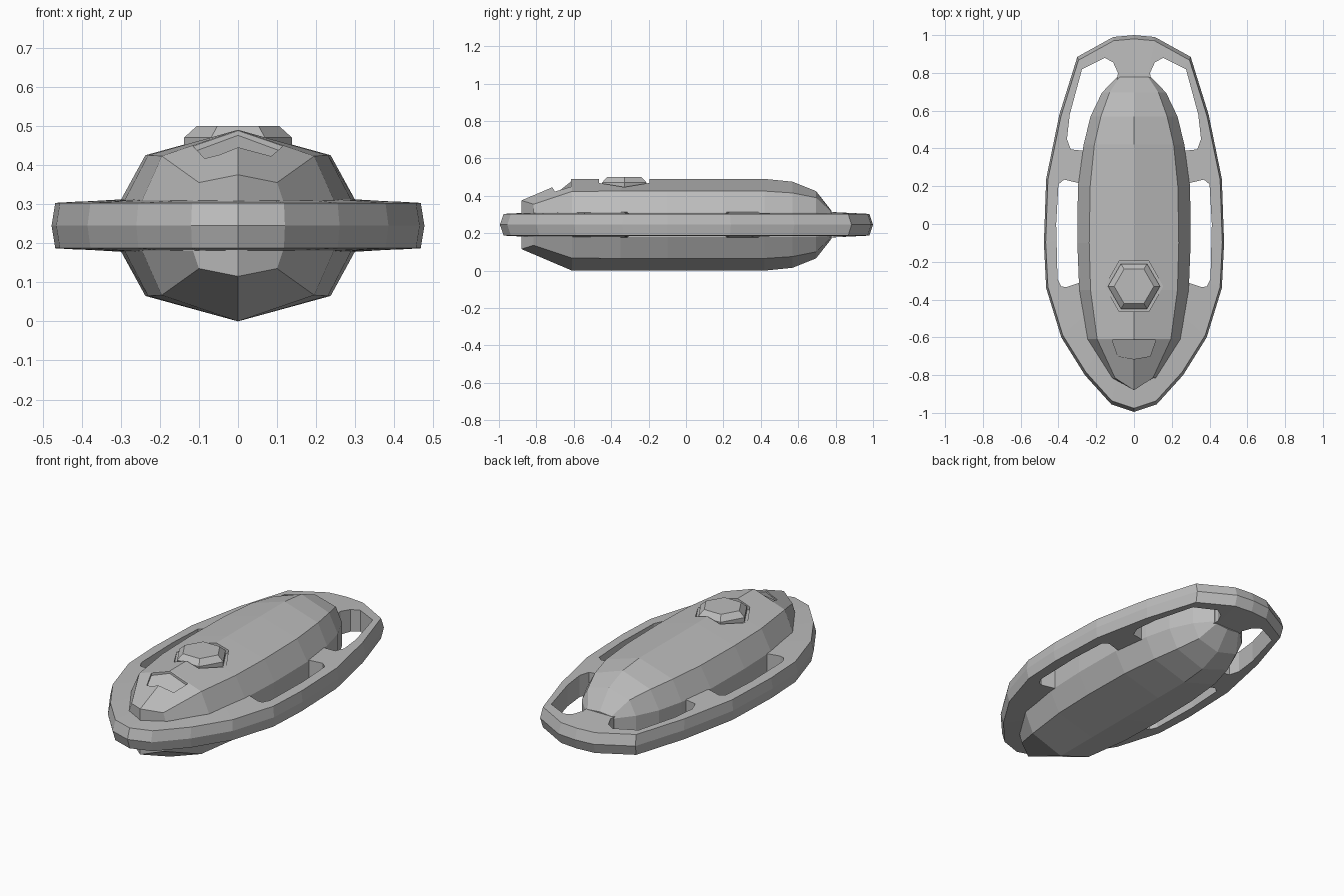
import bpy, bmesh, math

cube = bpy.data.objects.get("Cube")
if cube:
    bpy.data.objects.remove(cube, do_unlink=True)

grey = bpy.data.materials.new("hull_grey")
grey.use_nodes = True
COLOR = (0.5, 0.5, 0.5, 1)
grey.diffuse_color = COLOR
grey.node_tree.nodes["Principled BSDF"].inputs["Base Color"].default_value = COLOR

MID = 0.245  # height of the symmetry plane


def loft(name, loops, split_caps=False):
    """Skin a list of equal-length vertex loops and cap both ends."""
    bm = bmesh.new()
    rings = [[bm.verts.new(p) for p in loop] for loop in loops]
    n = len(rings[0])
    for a, b in zip(rings, rings[1:]):
        for i in range(n):
            j = (i + 1) % n
            bm.faces.new((a[i], a[j], b[j], b[i]))
    for ring in (rings[0], rings[-1]):
        if split_caps:  # fold the cap along the ridge-keel line
            h = n // 2
            bm.faces.new(ring[:h + 1])
            bm.faces.new(ring[h:] + ring[:1])
        else:
            bm.faces.new(ring)
    bmesh.ops.recalc_face_normals(bm, faces=bm.faces)
    mesh = bpy.data.meshes.new(name)
    bm.to_mesh(mesh)
    bm.free()
    mesh.materials.append(grey)
    obj = bpy.data.objects.new(name, mesh)
    bpy.context.collection.objects.link(obj)
    return obj


def cut(target, cutter):
    """Subtract the cutter from the target, then remove it."""
    mod = target.modifiers.new("cut", 'BOOLEAN')
    mod.operation, mod.solver, mod.object = 'DIFFERENCE', 'EXACT', cutter
    cutter.hide_render = True
    bpy.context.view_layer.objects.active = target
    bpy.ops.object.modifier_apply(modifier=mod.name)
    bpy.data.objects.remove(cutter, do_unlink=True)


def hexagon(r, z, y=-0.33):
    return [(r * math.cos(k * math.pi / 3), y + r * math.sin(k * math.pi / 3), z)
            for k in range(6)]


# Hull: ridge y, side y, rim x, shoulder x, half heights of rim, shoulder, ridge
stations = [
    (-.88, -.815, .115, .10, .065, .11, .13),
    (-.61, -.61, .245, .195, .065, .178, .245),
    (-.35, -.35, .29, .23, .065, .18, .245),
    (-.10, -.10, .30, .237, .065, .18, .245),
    (.20, .20, .297, .232, .065, .18, .245),
    (.42, .42, .267, .21, .065, .18, .245),
    (.57, .57, .23, .175, .065, .17, .23),
    (.695, .695, .17, .13, .065, .145, .18),
    (.778, .778, .09, .075, .06, .068, .075),
]
sections = []
for yc, ys, rim, sh, hr, hs, top in stations:
    right = [(sh, ys, hs), (rim, ys, hr), (rim, ys, -hr), (sh, ys, -hs)]
    loop = [(0, yc, top)] + right + [(0, yc, -top)]
    loop += [(-x, y, z) for x, y, z in reversed(right)]
    sections.append([(x, y, z + MID) for x, y, z in loop])
hull = loft("hull", sections, split_caps=True)

# Hexagonal socket and its hatch
cut(hull, loft("socket_cutter", [hexagon(.155, .445), hexagon(.155, .6)]))
loft("hatch", [hexagon(.138, .43), hexagon(.138, .47), hexagon(.105, .5)])

# Shallow nose window, following the slope of the nose
window = [(0, -.615), (.115, -.615), (.085, -.70), (0, -.715),
          (-.085, -.70), (-.115, -.615)]
floor = [(x, y, .478 + .426 * (y + .61) - .37 * abs(x)) for x, y in window]
cut(hull, loft("window_cutter", [floor, [(x, y, .6) for x, y in window]]))

# Surrounding ring plate with a bevelled edge, slightly thicker at the hull
half = [(.12, -.955), (.26, -.80), (.385, -.60), (.465, -.34), (.477, -.10),
        (.465, .24), (.395, .58), (.30, .885), (.11, .99)]
outline = [(0, -.995)] + half + [(0, 1)] + [(-x, y) for x, y in reversed(half)]


def ring_loop(sx, sy, dz):
    return [(x * sx, y * sy, MID + dz) for x, y in outline]


ring = loft("ring_plate", [
    ring_loop(.62, .78, -.068), ring_loop(.98, .98, -.058), ring_loop(1, 1, 0),
    ring_loop(.98, .98, .058), ring_loop(.62, .78, .068)])

# Openings through the plate on both sides
side_hole = [(.285, .215), (.37, .235), (.40, .21), (.412, 0), (.405, -.29),
             (.385, -.33), (.36, -.335), (.285, -.31)]
rear_hole = [(.09, .76), (.085, .80), (.11, .855), (.155, .88), (.275, .82),
             (.34, .58), (.355, .45), (.335, .395), (.20, .38), (.16, .64)]
for side in (1, -1):
    for hole in (side_hole, rear_hole):
        cut(ring, loft("hole_cutter", [[(side * x, y, z) for x, y in hole]
                                       for z in (0, .5)]))
